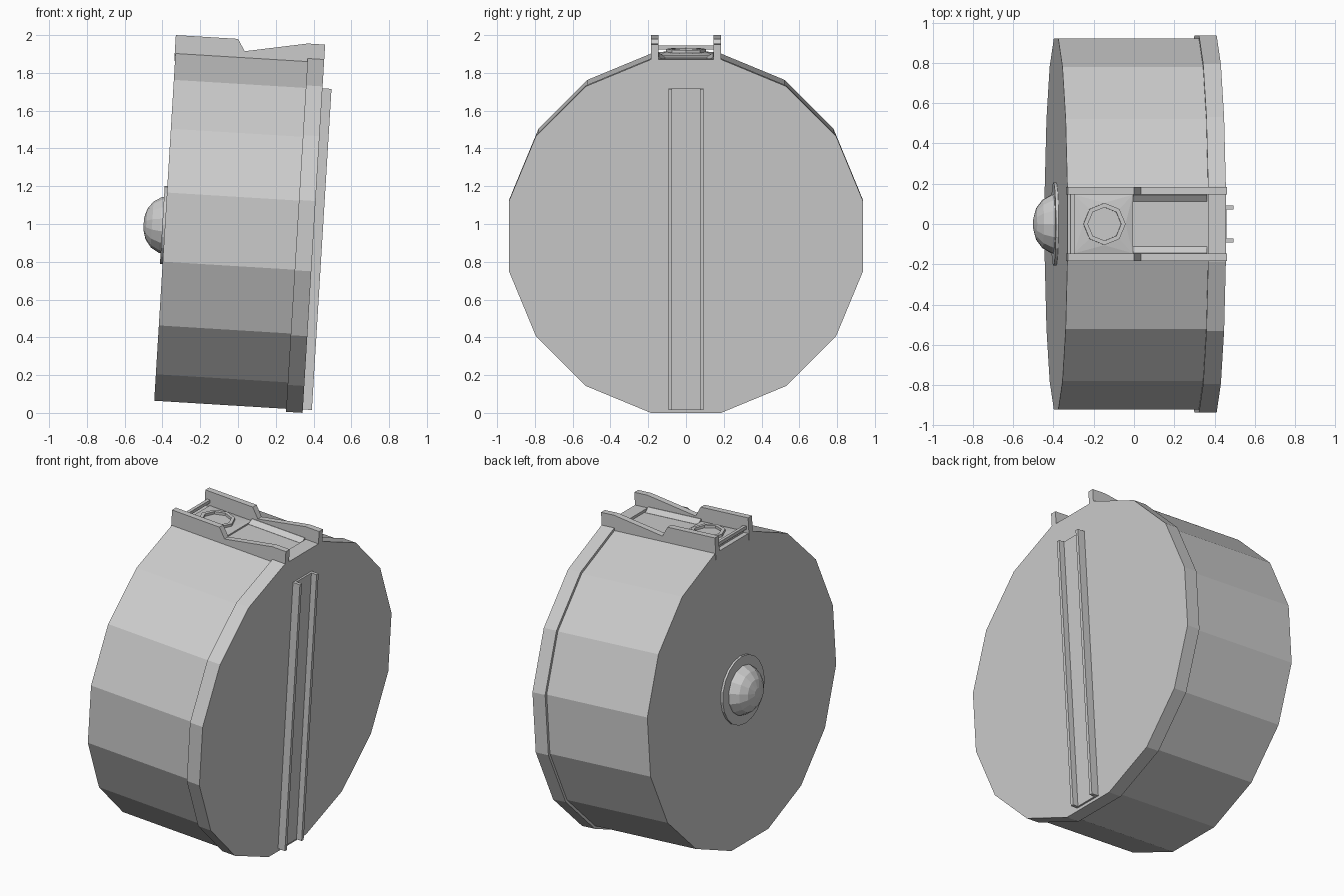
import bpy, bmesh
from math import cos, sin, pi, radians
from mathutils import Matrix, Vector

cube = bpy.data.objects.get("Cube")
if cube:
    bpy.data.objects.remove(cube, do_unlink=True)

grey = bpy.data.materials.new("plain grey")
grey.use_nodes = True
COLOUR = (0.6, 0.6, 0.6, 1)
grey.diffuse_color = COLOUR
grey.node_tree.nodes["Principled BSDF"].inputs["Base Color"].default_value = COLOUR

# The whole drum leans slightly about the y axis
LEAN = Matrix.Translation((0, 0, 0.96)) @ Matrix.Rotation(radians(3.5), 4, 'Y')
ALONG_X = Matrix.Rotation(pi / 2, 4, 'Y')


def finish(name, bm, local=Matrix()):
    bmesh.ops.recalc_face_normals(bm, faces=bm.faces)
    mesh = bpy.data.meshes.new(name)
    bm.to_mesh(mesh)
    bm.free()
    mesh.transform(LEAN @ local)
    mesh.materials.append(grey)
    obj = bpy.data.objects.new(name, mesh)
    bpy.context.collection.objects.link(obj)
    return obj


def lathe(name, profile, sides, local, turn=0.0, ring=False):
    """Spin (radius, height) points round z; cap the ends or close into a ring."""
    bm = bmesh.new()
    rows = []
    for r, h in profile:
        rows.append([bm.verts.new((r * cos(2 * pi * (i + turn) / sides),
                                   r * sin(2 * pi * (i + turn) / sides), h))
                     for i in range(sides)])
    pairs = list(zip(rows, rows[1:]))
    if ring:
        pairs.append((rows[-1], rows[0]))
    for a, b in pairs:
        for i in range(sides):
            j = (i + 1) % sides
            bm.faces.new((a[i], a[j], b[j], b[i]))
    if not ring:
        bm.faces.new(rows[0])
        bm.faces.new(rows[-1])
    return finish(name, bm, local)


def prism(name, points, move):
    """Extrude a flat outline of 3D points by a vector."""
    bm = bmesh.new()
    face = bm.faces.new([bm.verts.new(p) for p in points])
    out = bmesh.ops.extrude_face_region(bm, geom=[face])
    moved = [v for v in out["geom"] if isinstance(v, bmesh.types.BMVert)]
    bmesh.ops.translate(bm, verts=moved, vec=Vector(move))
    return finish(name, bm)


def box(name, x0, x1, y0, y1, z0, z1):
    return prism(name, [(x0, y0, z0), (x1, y0, z0), (x1, y1, z0), (x0, y1, z0)],
                 (0, 0, z1 - z0))


# Drum body and lid rim, sixteen sides with a flat at the bottom
flat = 1 / cos(pi / 16)
lathe("drum_body", [(0.921 * flat, -0.388), (0.921 * flat, 0.35)], 16, ALONG_X, 0.5)
lathe("lid_rim", [(0.937 * flat, 0.312), (0.937 * flat, 0.40)], 16, ALONG_X, 0.5)

# Channel running down the lid
prism("lid_channel", [(0.39, y, -0.919) if x == 0 else (x, y, -0.919) for x, y in
                      [(0, -0.093), (0.448, -0.093), (0.448, -0.073), (0.412, -0.073),
                       (0.412, 0.073), (0.448, 0.073), (0.448, 0.093), (0, 0.093)]],
      (0, 0, 1.703))

# Hub on the other face: thin flange and faceted dome
hub = Matrix.Translation((0, 0, 0.01)) @ ALONG_X
lathe("hub_flange", [(0.207, -0.38), (0.207, -0.402)], 20, hub)
lathe("hub_dome", [(0.152, -0.39), (0.148, -0.412), (0.122, -0.456),
                   (0.08, -0.487), (0.03, -0.501)], 14, hub)

# Bracket on top: notched side plates and sloped ledges, mirrored
plate = [(-0.392, 0.88), (-0.392, 1.018), (-0.062, 1.018), (-0.023, 0.955),
         (0.308, 1.016), (0.40, 1.016), (0.40, 0.88)]
ledge = [(0.15, 0.90), (0.15, 0.945), (0.143, 0.945), (0.112, 0.922), (0.112, 0.90)]
for side, tag in ((1, "back"), (-1, "front")):
    prism(f"bracket_plate_{tag}", [(x, side * 0.146, z) for x, z in plate],
          (0, side * 0.038, 0))
    prism(f"bracket_ledge_{tag}", [(-0.062, side * y, z) for y, z in ledge],
          (0.368, 0, 0))

# Crossbar between the plates
box("bracket_crossbar", -0.376, -0.356, -0.15, 0.15, 0.945, 0.965)

# Raised seat blending from a square to an octagon
bm = bmesh.new()
for x in (-0.356, -0.062):
    for y in (-0.146, 0.146):
        for z in (0.90, 0.93):
            bm.verts.new((x, y, z))
for i in range(8):
    bm.verts.new((-0.205 + 0.105 * cos(i * pi / 4), 0.105 * sin(i * pi / 4), 0.94))
bmesh.ops.convex_hull(bm, input=bm.verts)
finish("socket_seat", bm)

# Octagonal socket ring
lathe("socket_ring", [(0.105, 0.93), (0.105, 0.956), (0.083, 0.956), (0.083, 0.93)], 8,
      Matrix.Translation((-0.205, 0, 0)), ring=True)
